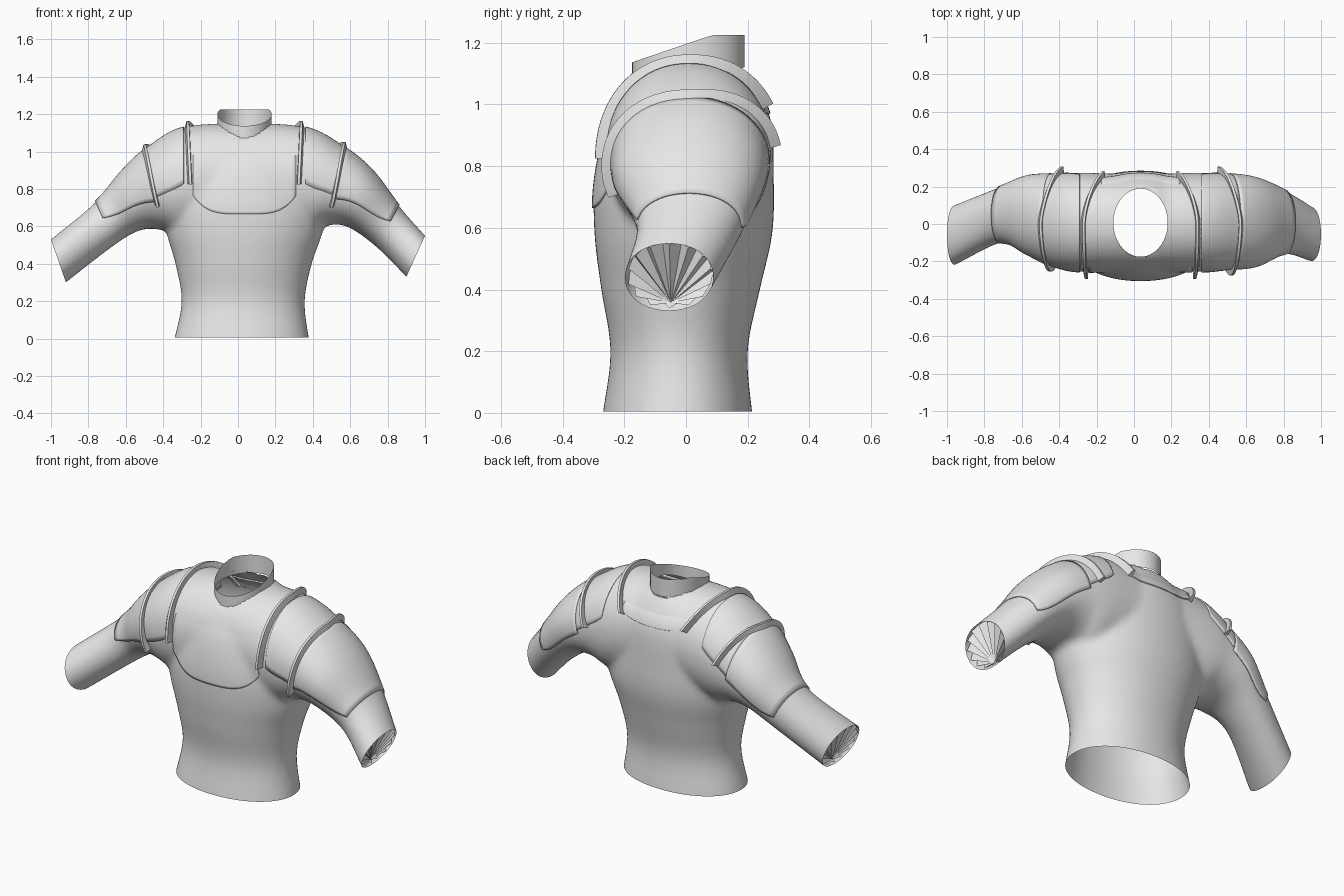
import bpy, bmesh
from math import sin, cos, pi, radians, hypot
from mathutils import Vector
from mathutils.bvhtree import BVHTree

cube = bpy.data.objects.get("Cube")
if cube:
    bpy.data.objects.remove(cube)

CX = 0.035  # middle plane of the garment
NECK_X, NECK_Y, NECK_MID = 0.145, 0.182, 0.007  # collar radii and centre

grey = bpy.data.materials.new("plain_grey")
grey.use_nodes = True
grey.diffuse_color = (0.8, 0.8, 0.8, 1)
grey.node_tree.nodes["Principled BSDF"].inputs["Base Color"].default_value = (0.8, 0.8, 0.8, 1)


def make(name, verts, faces, smooth=True, thick=0):
    mesh = bpy.data.meshes.new(name)
    mesh.from_pydata([tuple(v) for v in verts], [], faces)
    bm = bmesh.new()
    bm.from_mesh(mesh)
    bmesh.ops.recalc_face_normals(bm, faces=bm.faces)
    bm.to_mesh(mesh)
    bm.free()
    mesh.materials.append(grey)
    ob = bpy.data.objects.new(name, mesh)
    bpy.context.collection.objects.link(ob)
    if thick:
        mod = ob.modifiers.new("thickness", "SOLIDIFY")
        mod.thickness, mod.offset = thick, 0
    if smooth:
        shade(ob)
    return ob


def shade(ob):
    bpy.ops.object.select_all(action="DESELECT")
    ob.select_set(True)
    bpy.context.view_layer.objects.active = ob
    bpy.ops.object.shade_smooth_by_angle(angle=radians(40))


def at(rows, t):
    """Smooth in-between of a list of section rows."""
    last = len(rows) - 1
    i = max(0, min(int(t), last - 1))
    f = t - i
    p = [Vector(rows[max(0, min(k, last))]) for k in range(i - 1, i + 3)]
    m0, m1 = (p[2] - p[0]) / 2, (p[3] - p[1]) / 2
    d = p[2] - p[1]
    return p[1] + m0 * f + (3 * d - 2 * m0 - m1) * f * f + (m0 + m1 - 2 * d) * f ** 3


def bend(v):
    return abs(v) ** 0.95 * (1 if v > 0 else -1)


def arm_frame(row):
    tx, tz, bx, bz, yf, yb = row
    return (Vector(((tx + bx) / 2, (yf + yb) / 2, (tz + bz) / 2)),
            Vector(((tx - bx) / 2, 0, (tz - bz) / 2)), Vector((0, (yb - yf) / 2, 0)))


def torso_frame(row):
    z, xl, xr, yf, yb = row
    return (Vector(((xl + xr) / 2, (yf + yb) / 2, z)),
            Vector(((xr - xl) / 2, 0, 0)), Vector((0, (yb - yf) / 2, 0)))


def point(frame, a):
    c, u, v = frame
    return c + u * bend(cos(a)) + v * bend(sin(a))


def grid_faces(rows, cols, closed=False):
    return [(r * cols + c, r * cols + (c + 1) % cols,
             (r + 1) * cols + (c + 1) % cols, (r + 1) * cols + c)
            for r in range(rows - 1) for c in range(cols if closed else cols - 1)]


def loft(name, rows, frame, n=48, sub=6):
    steps = (len(rows) - 1) * sub + 1
    verts = [point(frame(at(rows, k / sub)), 2 * pi * i / n) for k in range(steps) for i in range(n)]
    faces = grid_faces(steps, n, True)
    faces += [tuple(range(n)), tuple(range((steps - 1) * n, steps * n))]
    return make(name, verts, faces, False)


# Arm sections from wrist to collarbone: top x, z, bottom x, z, front y, back y
left = [(1.0, .55, .90, .33, -.20, .09), (.86, .71, .74, .49, -.16, .18),
        (.72, .895, .58, .60, -.225, .245), (.57, 1.02, .46, .60, -.24, .265),
        (.36, 1.13, .36, .55, -.255, .275)]
right = [(-1.0, .53, -.92, .30, -.22, .10), (-.76, .73, -.66, .50, -.10, .20),
         (-.62, .895, -.52, .58, -.16, .255), (-.49, 1.015, -.40, .58, -.22, .265),
         (-.29, 1.13, -.29, .55, -.255, .275)]
middle = [(CX, 1.15, CX, .60, -.25, .265)]


def beyond(rows):
    a, b = Vector(rows[0]), Vector(rows[1])
    return [tuple(a + (a - b) * 0.4)]


# Torso sections: z, left and right x, front and back y
torso = [(-.08, -.355, .395, -.28, .225), (0, -.34, .38, -.27, .215),
         (.2, -.302, .357, -.245, .20), (.4, -.335, .395, -.275, .24),
         (.58, -.385, .455, -.297, .28), (.75, -.395, .465, -.295, .285),
         (.95, -.33, .40, -.25, .275), (1.08, -.21, .28, -.16, .215), (1.15, -.1, .17, -.08, .15)]

# Shirt body: torso and sleeves joined into one smooth skin
shirt = loft("shirt", torso, torso_frame)
sleeves = loft("sleeves", beyond(left) + left + middle + right[::-1] + beyond(right), arm_frame)
union = shirt.modifiers.new("union", "BOOLEAN")
union.operation, union.solver, union.object = "UNION", "EXACT", sleeves
skin = shirt.modifiers.new("skin", "REMESH")
skin.mode, skin.voxel_size = "VOXEL", 0.016
soften = shirt.modifiers.new("soften", "SMOOTH")
soften.factor, soften.iterations = 0.5, 10
merged = bpy.data.meshes.new_from_object(shirt.evaluated_get(bpy.context.evaluated_depsgraph_get()))
shirt.modifiers.clear()
shirt.data = merged
bpy.data.objects.remove(sleeves)

bm = bmesh.new()
bm.from_mesh(merged)
skin_tree = BVHTree.FromBMesh(bm)


def cut(co, no):
    bmesh.ops.bisect_plane(bm, geom=bm.verts[:] + bm.edges[:] + bm.faces[:],
                           plane_co=co, plane_no=no, clear_outer=True)


def neck_radius(p):
    return hypot((p.x - CX) / NECK_X, (p.y - NECK_MID) / NECK_Y)


# Open the hem, the wrists and the neck
cut((0, 0, 0.005), (0, 0, -1))
for arm, s in ((left, 1), (right, -1)):
    c, u, v = arm_frame(arm[0])
    cut(c, (s * u.z, 0, -s * u.x))
hole = [f for f in bm.faces if f.calc_center_median().z > 0.95 and neck_radius(f.calc_center_median()) < 1]
bmesh.ops.delete(bm, geom=hole, context="FACES")
for vert in bm.verts:
    if vert.is_boundary and vert.co.z > 0.95:
        r = neck_radius(vert.co)
        vert.co.x = CX + (vert.co.x - CX) / r
        vert.co.y = NECK_MID + (vert.co.y - NECK_MID) / r
bm.to_mesh(merged)
bm.free()
merged.materials.clear()
merged.materials.append(grey)
shade(shirt)

# Collar: open band, higher at the back, where it stands clear of the shirt
n = 40
verts = []
for k in range(4):
    for i in range(n):
        a = 2 * pi * i / n
        y = NECK_MID + NECK_Y * sin(a)
        low = 1.12 - 0.06 * max(0, -sin(a)) ** 2
        high = min(1.225, 1.135 + (y + .18) * 0.34)
        verts.append((CX + NECK_X * cos(a), y, low + (high - low) * k / 3))
make("collar", verts, grid_faces(4, n, True))


def surface(origin, direction, off):
    d = direction.normalized()
    hit = skin_tree.ray_cast(origin, d)[0]
    return (hit or origin + d * 0.25) + d * off


def pad(name, rows, t0, t1, ends0, ends1, off, rounding, nt=16, na=32):
    """Shell that hugs the sleeve between two sections."""
    verts = []
    for k in range(nt):
        f = k / (nt - 1)
        c, u, v = frame = arm_frame(at(rows, t0 + (t1 - t0) * f))
        lo, hi = ((e0 + (e1 - e0) * f) * (1 - rounding * (1 - f) ** 6) for e0, e1 in zip(ends0, ends1))
        for i in range(na):
            p = point(frame, radians(lo + (hi - lo) * i / (na - 1)))
            verts.append(surface(c, p - c, off))
    make(name, verts, grid_faces(nt, na), thick=0.008)


def ridge(name, s, zc, top, front, back, a0, a1, height, n=40):
    """Raised fin arching over the shoulder from front to back."""
    verts = []
    for i in range(n):
        deg = a0 + (a1 - a0) * i / (n - 1)
        f = deg / (a0 if deg < 0 else a1)
        x = CX + s * (top + ((front if deg < 0 else back) - top) * f ** 1.6)
        d = Vector((0, sin(radians(deg)), cos(radians(deg))))
        base = surface(Vector((x, 0, zc)), d, 0)
        tall = height * (1 + 0.35 * f * f)
        for dx, h in ((.016, -.012), (.006, tall), (-.008, tall), (-.012, -.012)):
            verts.append(base + d * h + Vector((s * dx, 0, 0)))
    faces = grid_faces(n, 4, True) + [(0, 1, 2, 3), tuple(range(4 * n - 4, 4 * n))]
    make(name, verts, faces)


for side, rows, s in (("left", left, 1), ("right", right, -1)):
    pad(side + "_upper_arm_plate", rows, 1.0, 3.0, (-96, 112), (-106, 92), 0.004, 0.2)
    pad(side + "_shoulder_plate", rows, 3.0, 4.0, (-100, 88), (-92, 72), 0.002, 0)
    ridge(side + "_outer_ridge", s, .78, .535, .465, .42, -108, 74, 0.03)
    ridge(side + "_inner_ridge", s, .84, .305, .29, .20, -93, 60, 0.03)
    # Pleated wrist fan, gathered at the underside
    frame = arm_frame(rows[0])
    c, n = frame[0], 28
    inward = (arm_frame(rows[1])[0] - c).normalized()
    ring = [c + (point(frame, 2 * pi * i / n) - c) * 0.94 + inward * (0.035 if i % 2 else 0.004)
            for i in range(n)]
    apex = c - frame[1] * 0.88 + inward * 0.02
    make(side + "_wrist_fan", [apex] + ring, [(0, i + 1, (i + 1) % n + 1) for i in range(n)], False)


def breastplate(name, s, half, low, rise, high, n=28):
    """Thin plate on the front (s = -1) or back (s = 1), its top edge sinking into the skin."""
    verts = []
    for k in range(n):
        f = k / (n - 1)
        for i in range(n):
            u = 2 * i / (n - 1) - 1
            z0 = low + rise * abs(u) ** 4
            p = Vector((CX + half * u, s, z0 + (high - z0) * f))
            verts.append(surface(p, Vector((0, -s, 0)), -0.002 + 0.012 * f ** 3))
    make(name, verts, grid_faces(n, n), thick=0.008)


breastplate("chest_plate", -1, .275, .665, .10, 1.03)
breastplate("back_plate", 1, .21, .97, .03, 1.05)
